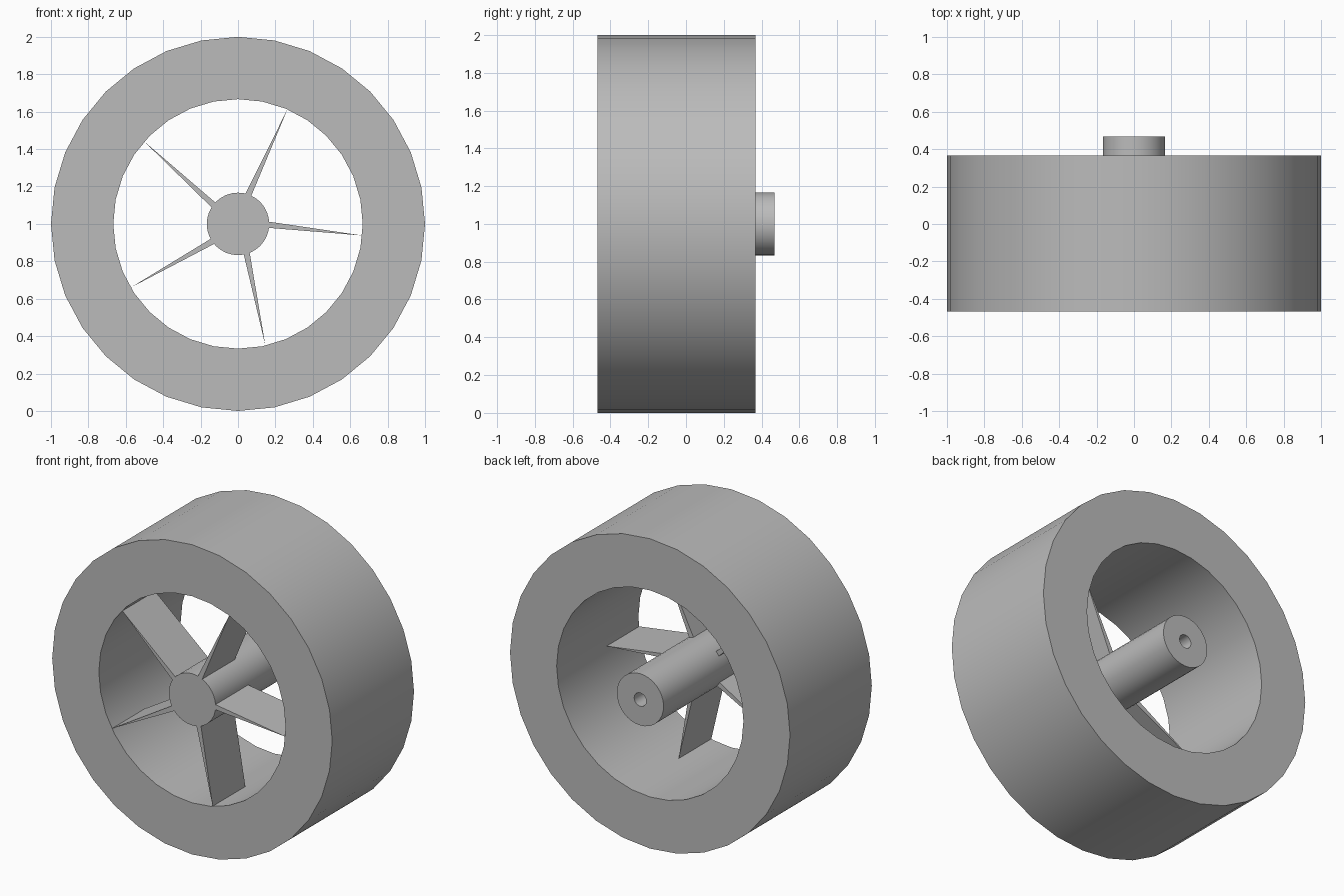
import bpy
import bmesh
import math
from mathutils import Matrix, Vector

cube = bpy.data.objects.get("Cube")
if cube:
    bpy.data.objects.remove(cube, do_unlink=True)

# Single grey finish
grey = bpy.data.materials.new("plain_grey")
grey.use_nodes = True
colour = (0.5, 0.5, 0.5, 1)
grey.diffuse_color = colour
grey.node_tree.nodes["Principled BSDF"].inputs["Base Color"].default_value = colour

SIDES = 32
FRONT, BACK = -0.467, 0.367
HUB_BACK = 0.467
AXLE = Vector((0, 0, 1))


def finish(name, bm):
    bmesh.ops.remove_doubles(bm, verts=bm.verts, dist=0.0001)
    bmesh.ops.recalc_face_normals(bm, faces=bm.faces)
    mesh = bpy.data.meshes.new(name)
    bm.to_mesh(mesh)
    bm.free()
    mesh.materials.append(grey)
    obj = bpy.data.objects.new(name, mesh)
    obj.location = AXLE
    bpy.context.collection.objects.link(obj)
    bpy.ops.object.select_all(action="DESELECT")
    obj.select_set(True)
    bpy.context.view_layer.objects.active = obj
    bpy.ops.object.shade_smooth_by_angle(angle=math.radians(30))
    return obj


def lathe(name, profile, closed):
    """Turn a (radius, y) profile around the axle."""
    bm = bmesh.new()
    verts = [bm.verts.new((0, y, r)) for r, y in profile]
    edges = [bm.edges.new(pair) for pair in zip(verts, verts[1:])]
    if closed:
        edges.append(bm.edges.new((verts[-1], verts[0])))
    bmesh.ops.spin(bm, geom=verts + edges, cent=(0, 0, 0), axis=(0, 1, 0),
                   angle=math.tau, steps=SIDES)
    return finish(name, bm)


def ring(name, inner, outer):
    return lathe(name, [(inner, FRONT), (outer, FRONT),
                        (outer, BACK), (inner, BACK)], True)


# Tyre and the rim nested inside it
ring("tyre", 0.833, 1.0)
ring("rim", 0.667, 0.833)

# Hub with a blind axle hole in its back end
lathe("hub", [(0, FRONT), (0.167, FRONT), (0.167, HUB_BACK),
              (0.043, HUB_BACK), (0.043, 0.1), (0, 0.1)], False)

# Five wedge spokes, thick at the hub and sharp at the rim
wedge = [(0.15, -0.02), (0.665, -0.062), (0.15, 0.014)]
for i in range(5):
    bm = bmesh.new()
    face = bm.faces.new([bm.verts.new((x, FRONT, z)) for x, z in wedge])
    new = bmesh.ops.extrude_face_region(bm, geom=[face])["geom"]
    moved = [v for v in new if isinstance(v, bmesh.types.BMVert)]
    bmesh.ops.translate(bm, verts=moved, vec=(0, 0.333, 0))
    bm.transform(Matrix.Rotation(i * math.tau / 5, 4, "Y"))
    finish(f"spoke_{i + 1}", bm)
